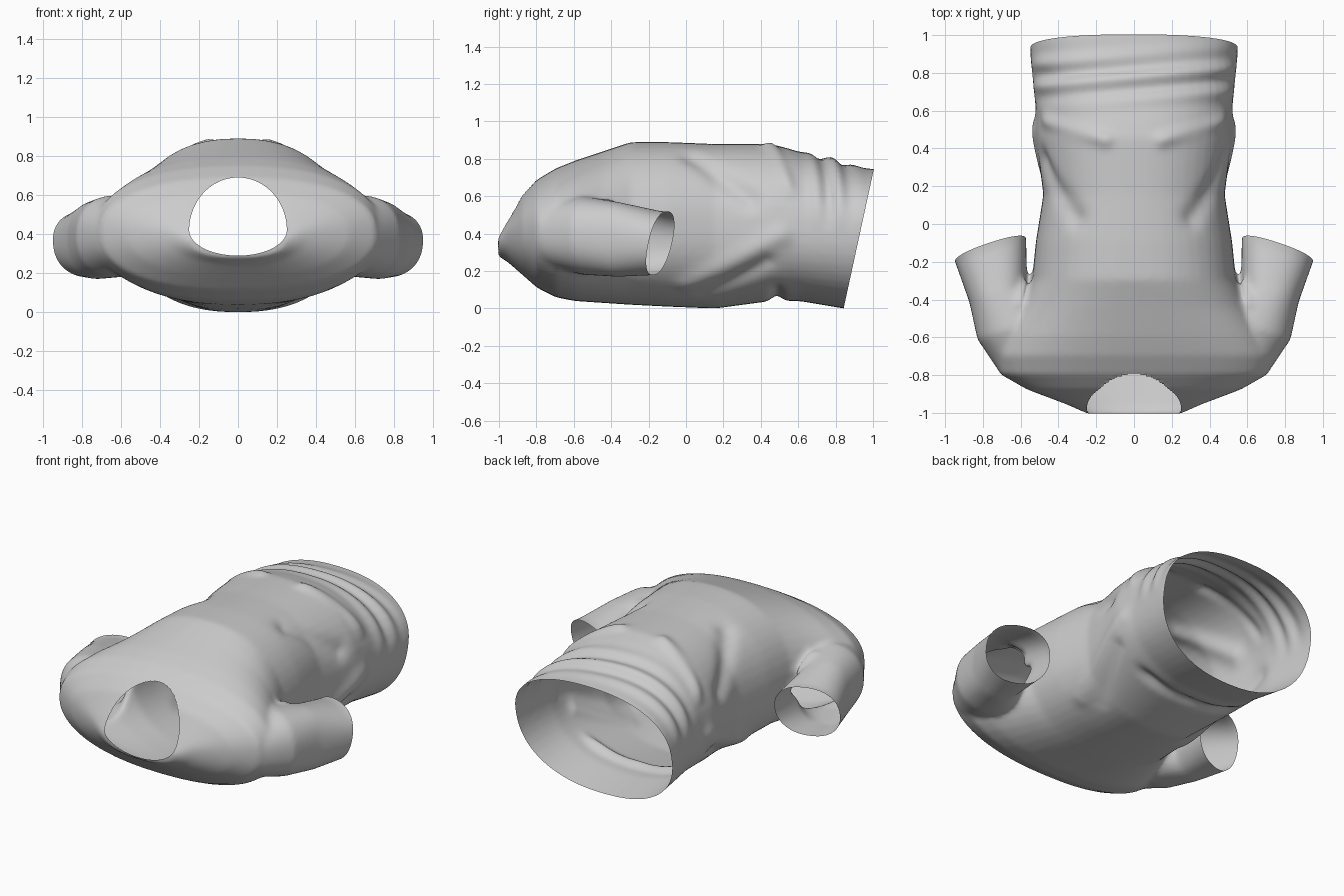
import bpy, bmesh, math
from mathutils import Vector

cube = bpy.data.objects.get("Cube")
if cube:
    bpy.data.objects.remove(cube, do_unlink=True)

SIDES = 48
MIDDLE = .42


def rounded(angle):
    """Point on a unit circle that is pushed slightly towards a square."""
    def push(value):
        return math.copysign(abs(value) ** .87, value)
    return push(math.cos(angle)), push(math.sin(angle))


OUTLINE = [rounded(math.tau * i / SIDES) for i in range(SIDES)]


def loft(bm, rings):
    """Closed tube through a list of rings of points."""
    loops = [[bm.verts.new(point) for point in ring] for ring in rings]
    for near, far in zip(loops, loops[1:]):
        for i in range(SIDES):
            j = (i + 1) % SIDES
            bm.faces.new((near[i], near[j], far[j], far[i]))
    bm.faces.new(loops[0])
    bm.faces.new(loops[-1])


def body_ring(y, half, low, high):
    middle = min(MIDDLE, (low + high) / 2 + .04)
    return [(half * across, y, middle + up * (high - middle if up > 0 else middle - low))
            for across, up in OUTLINE]


def sleeve_ring(side, x, y, z, wide, tall):
    return [(side * (x + .95 * wide * across), y - .3 * wide * across, z + tall * up)
            for across, up in OUTLINE]


# Torso from collar to hem: y, half width, bottom, top
body = [(-1.01, .25, .29, .4), (-.96, .36, .26, .49), (-.88, .57, .19, .62),
        (-.8, .71, .12, .7), (-.7, .74, .07, .76), (-.6, .7, .05, .8),
        (-.45, .61, .04, .85), (-.3, .54, .03, .9), (-.1, .52, .02, .9),
        (.15, .48, .01, .89), (.45, .52, .05, .89), (.6, .52, .05, .85),
        (.9, .55, 0, .77), (1.1, .55, 0, .74)]
# Sleeve from shoulder to cuff: centre, half width, half height
sleeve = [(.54, -.72, .4, .19, .17), (.62, -.55, .4, .22, .21), (.72, -.37, .38, .16, .2),
          (.76, -.14, .36, .2, .17), (.79, -.04, .36, .2, .17)]

bm = bmesh.new()
loft(bm, [body_ring(*row) for row in body])
for side in (-1, 1):
    loft(bm, [sleeve_ring(side, *row) for row in sleeve])
bmesh.ops.recalc_face_normals(bm, faces=bm.faces)
mesh = bpy.data.meshes.new("shirt")
bm.to_mesh(mesh)
bm.free()
shirt = bpy.data.objects.new("shirt", mesh)
bpy.context.collection.objects.link(shirt)

# Fuse torso and sleeves into one soft skin
fuse = shirt.modifiers.new("fuse", 'REMESH')
fuse.mode = 'VOXEL'
fuse.voxel_size = .014
soften = shirt.modifiers.new("soften", 'SMOOTH')
soften.factor = .5
soften.iterations = 14
bm = bmesh.new()
bm.from_object(shirt, bpy.context.evaluated_depsgraph_get())
shirt.modifiers.clear()

# Creases found on both flanks: start, end, width, height
creases = [(Vector(start), Vector(end), width, height) for start, end, width, height in (
    ((.15, .44, .88), (.5, .55, .65), .04, .02),
    ((.3, .03, .8), (.48, .33, .6), .06, -.025),
    ((0, .48, .06), (.4, .48, .1), .035, -.03),
    ((.53, .5, .4), (.42, 0, .12), .06, .02),
    ((.5, .42, .25), (.35, .1, .05), .05, -.02),
    ((.6, -.42, .6), (.58, -.32, .5), .03, .02))]


def fold_height(point):
    flank = Vector((abs(point.x), point.y, point.z))
    total = 0
    for start, end, width, height in creases:
        along = end - start
        t = max(0, min(1, (flank - start).dot(along) / along.length_squared))
        total += height * math.exp(-((flank - start - t * along).length / width) ** 2)
    # Rippled band across the upper side above the hem
    if point.z > MIDDLE:
        fade = math.exp(-((point.y - .77) / .12) ** 2) * min(1, (point.z - MIDDLE) / .2)
        total += .014 * fade * math.cos((point.y - .77 - .1 * point.x) * math.tau / .13)
    return total


bm.normal_update()
shifts = [vert.normal * fold_height(vert.co) for vert in bm.verts]
for vert, shift in zip(bm.verts, shifts):
    vert.co += shift


def cut(faces, point, normal):
    """Open the skin on the outer side of a plane."""
    geom = set(faces)
    for face in faces:
        geom.update(face.verts)
        geom.update(face.edges)
    bmesh.ops.bisect_plane(bm, geom=list(geom), plane_co=point, plane_no=normal, clear_outer=True)


# Hem and cuffs
cut([face for face in bm.faces if face.calc_center_median().y > .7], (0, .835, 0), (0, .76, -.165))
for side in (-1, 1):
    cuff = []
    for face in bm.faces:
        centre = face.calc_center_median()
        if centre.x * side > .555 and -.3 < centre.y < .1:
            cuff.append(face)
    cut(cuff, (side * .765, -.145, .36), (side * .31, .92, -.22))


# Collar opening with a rounded egg outline
def egg(point):
    z = point.z - .43
    return math.hypot(point.x / .25, z / (.27 if z > 0 else .13))


hole = []
for face in bm.faces:
    centre = face.calc_center_median()
    if centre.y < -.6 and egg(centre) < 1:
        hole.append(face)
bmesh.ops.delete(bm, geom=hole, context='FACES')
for vert in bm.verts:
    if vert.is_boundary and vert.co.y < -.6:
        scale = 1 / egg(vert.co)
        vert.co.x *= scale
        vert.co.z = .43 + (vert.co.z - .43) * scale

# Stand on the ground, centred front to back
floor = min(vert.co.z for vert in bm.verts)
front = min(vert.co.y for vert in bm.verts)
back = max(vert.co.y for vert in bm.verts)
bmesh.ops.translate(bm, verts=bm.verts, vec=(0, -(front + back) / 2, -floor))
bm.to_mesh(mesh)
bm.free()
mesh.shade_smooth()

# Plain grey cloth
cloth = bpy.data.materials.new("grey_cloth")
cloth.use_nodes = True
grey = (.6, .6, .6, 1)
cloth.diffuse_color = grey
cloth.node_tree.nodes["Principled BSDF"].inputs["Base Color"].default_value = grey
mesh.materials.clear()
mesh.materials.append(cloth)
